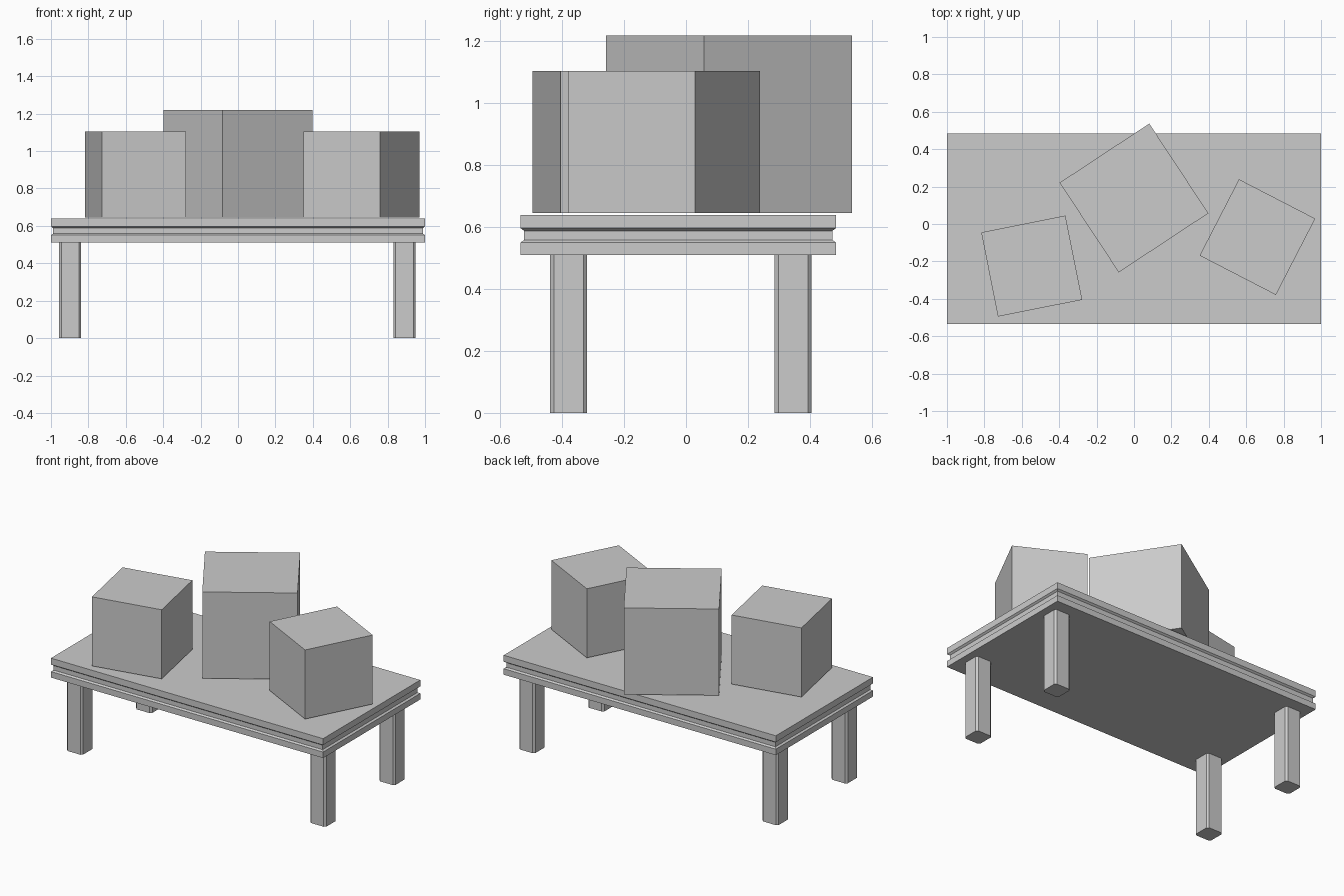
import bpy, bmesh, math
from mathutils import Matrix

if "Cube" in bpy.data.objects:
    bpy.data.objects.remove(bpy.data.objects["Cube"])


def finish(bm, name):
    bmesh.ops.recalc_face_normals(bm, faces=bm.faces)
    mesh = bpy.data.meshes.new(name)
    bm.to_mesh(mesh)
    bm.free()
    obj = bpy.data.objects.new(name, mesh)
    bpy.context.collection.objects.link(obj)
    return obj


def box(name, center, size, turn=0, chamfer=0):
    bm = bmesh.new()
    bmesh.ops.create_cube(bm, size=1, matrix=Matrix.Diagonal((*size, 1)))
    if chamfer:
        upright = [e for e in bm.edges
                   if abs(e.verts[0].co.z - e.verts[1].co.z) > 0.01]
        bmesh.ops.bevel(bm, geom=upright, offset=chamfer, segments=1,
                        affect='EDGES', profile=0.5)
    obj = finish(bm, name)
    obj.location = center
    obj.rotation_euler.z = math.radians(turn)
    return obj


# Table top: rectangular rings following a grooved edge profile (inset, z)
TOP_Y = -0.025
HALF_X, HALF_Y = 1.0, 0.51
profile = [(0, 0.51), (0, 0.55), (0.012, 0.558),
           (0.012, 0.588), (0, 0.597), (0, 0.639)]
bm = bmesh.new()
rings = []
for inset, z in profile:
    hx, hy = HALF_X - inset, HALF_Y - inset
    rings.append([bm.verts.new((sx * hx, TOP_Y + sy * hy, z))
                  for sx, sy in ((-1, -1), (1, -1), (1, 1), (-1, 1))])
for low, high in zip(rings, rings[1:]):
    for i in range(4):
        j = (i + 1) % 4
        bm.faces.new((low[i], low[j], high[j], high[i]))
bm.faces.new(rings[0][::-1])
bm.faces.new(rings[-1])
finish(bm, "table_top")

# Four legs with chamfered corners
for side, x in (("left", -0.898), ("right", 0.89)):
    for end, y in (("front", -0.379), ("back", 0.346)):
        box(f"{end}_{side}_leg", (x, y, 0.255), (0.118, 0.119, 0.51),
            chamfer=0.012)

# Three turned boxes resting just above the top
BASE = 0.645
for name, x, y, size, turn in (("left_box", -0.547, -0.225, 0.459, 11.3),
                               ("middle_box", 0.0, 0.139, 0.574, 33.4),
                               ("right_box", 0.66, -0.07, 0.459, -27.3)):
    box(name, (x, y, BASE + size / 2), (size, size, size), turn)
